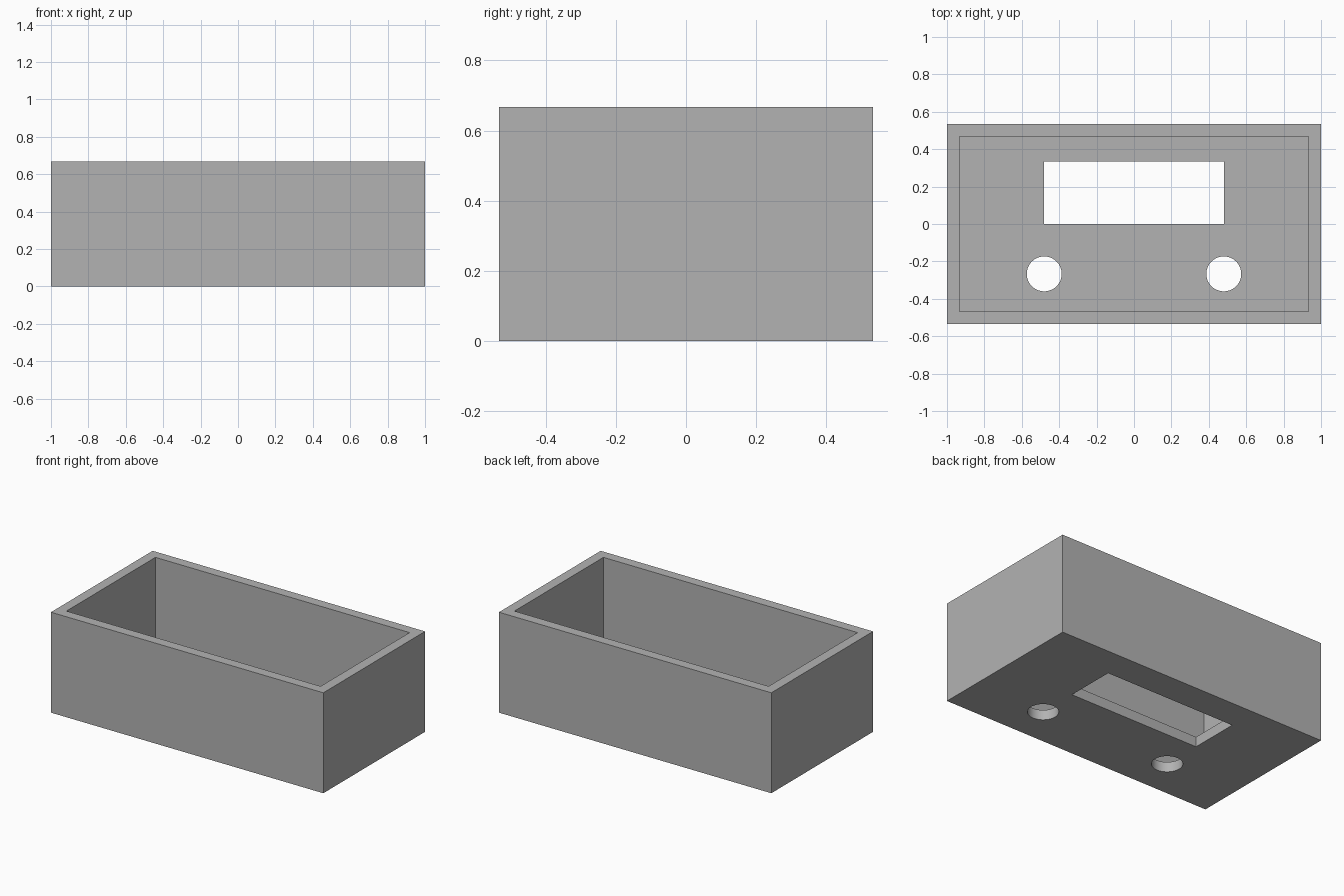
import bpy
import bmesh
from mathutils import Matrix

cube = bpy.data.objects.get("Cube")
if cube:
    bpy.data.objects.remove(cube, do_unlink=True)

W, D, H, T = 2.0, 1.0667, 0.6667, 0.0667   # outer size and wall thickness

grey = bpy.data.materials.new("plain grey")
grey.use_nodes = True
colour = (0.45, 0.45, 0.45, 1.0)
grey.diffuse_color = colour
grey.node_tree.nodes["Principled BSDF"].inputs["Base Color"].default_value = colour


def make_object(name, bm):
    mesh = bpy.data.meshes.new(name)
    bm.to_mesh(mesh)
    bm.free()
    mesh.materials.append(grey)
    obj = bpy.data.objects.new(name, mesh)
    bpy.context.collection.objects.link(obj)
    return obj


def box(name, size, centre):
    bm = bmesh.new()
    bmesh.ops.create_cube(bm, size=1, matrix=Matrix.Translation(centre) @ Matrix.Diagonal((*size, 1)))
    return make_object(name, bm)


def cylinder(name, radius, depth, centre):
    bm = bmesh.new()
    bmesh.ops.create_cone(bm, cap_ends=True, segments=64, radius1=radius, radius2=radius,
                          depth=depth, matrix=Matrix.Translation(centre))
    return make_object(name, bm)


# Open-topped case
case = box("case", (W, D, H), (0, 0, H / 2))

# Cavity, window slot and two round holes through the floor
cutters = [
    box("cavity_cutter", (W - 2 * T, D - 2 * T, H), (0, 0, T + H / 2)),
    box("window_cutter", (0.96, 0.3333, 0.4), (0, 0.1667, 0)),
    cylinder("left_hole_cutter", 0.0933, 0.4, (0.48, -0.2667, 0)),
    cylinder("right_hole_cutter", 0.0933, 0.4, (-0.48, -0.2667, 0)),
]
for cutter in cutters:
    cut = case.modifiers.new(cutter.name, "BOOLEAN")
    cut.operation = "DIFFERENCE"
    cut.solver = "EXACT"
    cut.object = cutter

# Apply the cuts and remove the cutters
bpy.context.view_layer.objects.active = case
case.select_set(True)
for name in [m.name for m in case.modifiers]:
    bpy.ops.object.modifier_apply(modifier=name)
for cutter in cutters:
    bpy.data.objects.remove(cutter, do_unlink=True)

# Smooth hole walls with sharp edges
bpy.ops.object.shade_smooth_by_angle(angle=0.5)
